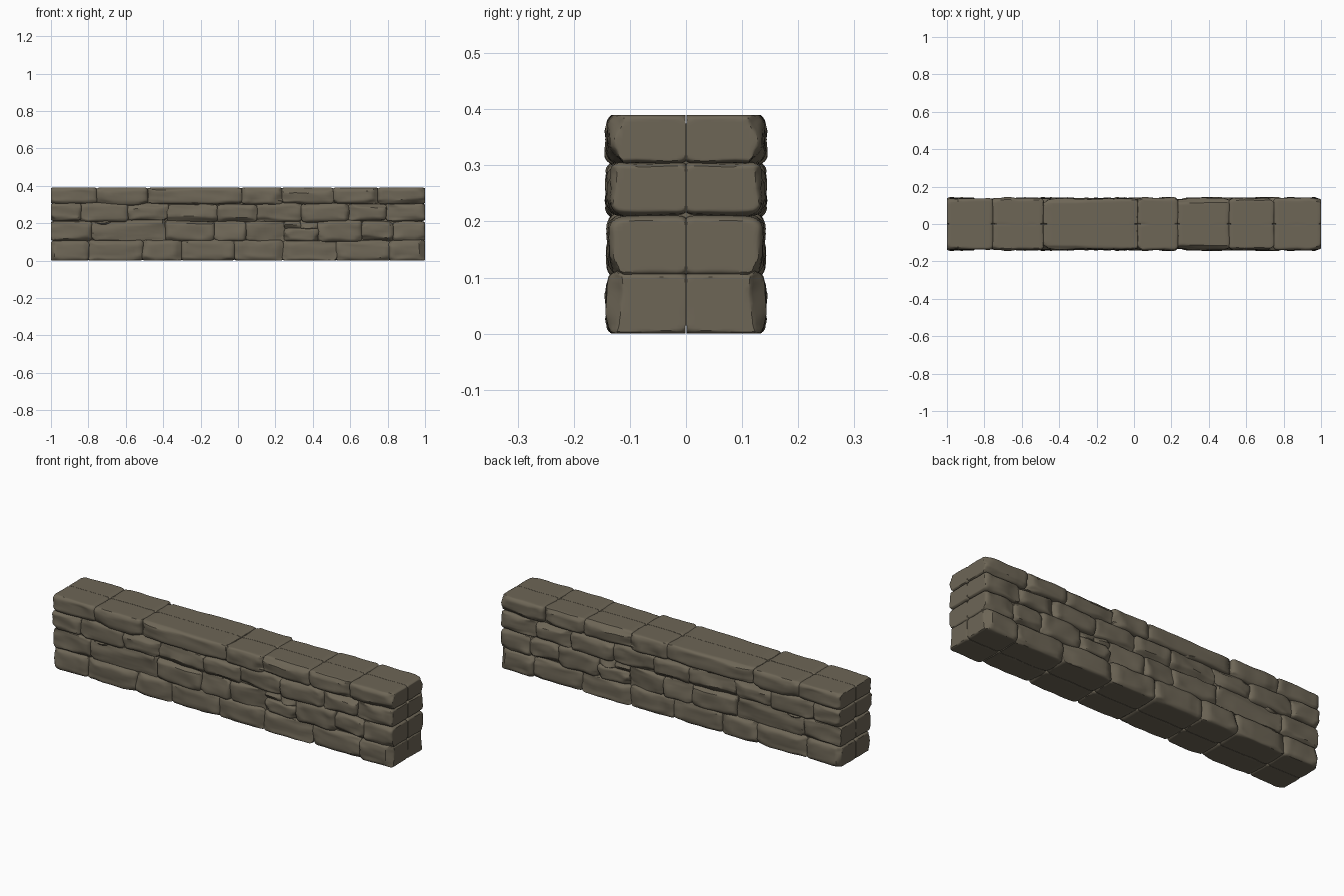
import bpy, bmesh, random
from mathutils import Vector, noise

if "Cube" in bpy.data.objects:
    bpy.data.objects.remove(bpy.data.objects["Cube"])

random.seed(7)
HEIGHT = 0.39

stone_mat = bpy.data.materials.new("weathered brown stone")
stone_mat.diffuse_color = (0.155, 0.133, 0.094, 1)
stone_mat.use_nodes = True
stone_mat.node_tree.nodes["Principled BSDF"].inputs["Base Color"].default_value = stone_mat.diffuse_color


def add_stone(target, x0, x1, z0, z1, depth, cuts=11):
    """One rounded, chipped stone between the wall's middle (y=0) and its front."""
    bm = bmesh.new()
    bmesh.ops.create_cube(bm, size=2)
    bmesh.ops.subdivide_edges(bm, edges=bm.edges[:], cuts=cuts, use_grid_fill=True)
    half = Vector(((x1 - x0) / 2 + 0.005, depth / 2 + 0.005, (z1 - z0) / 2 + 0.004))
    mid = Vector(((x0 + x1) / 2, -depth / 2 + 0.005, (z0 + z1) / 2))
    r = min(0.024, half.z * 0.5)
    # chisel planes that knock off the outward edges and corners
    planes = []
    for _ in range(7):
        n = Vector((random.uniform(-1, 1) * 0.8, -random.uniform(0.5, 1.2),
                    random.uniform(-1, 1))).normalized()
        reach = sum(abs(n[i]) * half[i] for i in range(3))
        planes.append((n, reach - random.uniform(0.012, 0.026)))
    for v in bm.verts:
        # crowd the grid toward the edges, then round them
        p = Vector([(abs(c) ** 0.65 * (1 if c > 0 else -1)) * h for c, h in zip(v.co, half)])
        core = Vector([max(-(h - r), min(h - r, c)) for c, h in zip(p, half)])
        d = p - core
        if d.length > 1e-6:
            p = core + d.normalized() * min(r, d.length)
        for n, reach in planes:
            over = p.dot(n) - reach
            if over > 0:
                p -= n * over
        w = p + mid
        # broad lumps plus fine horizontal layering on the face
        lump = noise.noise(Vector((w.x * 14, w.y * 14, w.z * 18)))
        layer = noise.noise(Vector((w.x * 16 + 9, w.y * 20, w.z * 60)))
        w.y -= (0.006 * lump + 0.004 * layer) * max(0, -p.y / half.y)
        w.z += 0.004 * noise.noise(Vector((w.x * 12, w.y * 12, 5 + mid.z * 20)))
        w.x += 0.004 * noise.noise(Vector((mid.x * 9, w.y * 14, w.z * 16)))
        w.x = max(-1, min(1, w.x))
        w.z = max(0, min(HEIGHT, w.z))
        w.y = min(w.y, -0.0005)
        v.co = w
    bmesh.ops.recalc_face_normals(bm, faces=bm.faces)
    temp = bpy.data.meshes.new("temp")
    bm.to_mesh(temp)
    bm.free()
    target.from_mesh(temp)
    bpy.data.meshes.remove(temp)


def finish(bm, name):
    """Turn the bmesh into an object mirrored to the back of the wall."""
    me = bpy.data.meshes.new(name)
    bm.to_mesh(me)
    bm.free()
    ob = bpy.data.objects.new(name, me)
    bpy.context.collection.objects.link(ob)
    me.materials.append(stone_mat)
    m = ob.modifiers.new("back side", "MIRROR")
    m.use_axis = (False, True, False)
    m.use_mirror_merge = False
    bpy.context.view_layer.objects.active = ob
    ob.select_set(True)
    bpy.ops.object.shade_smooth_by_angle(angle=0.6)
    ob.select_set(False)


# courses: name, bottom, top, joint positions along x
courses = [
    ("bottom_course", 0.0, 0.108, [-1, -0.80, -0.51, -0.30, -0.02, 0.24, 0.525, 0.81, 1]),
    ("lower_middle_course", 0.108, 0.212,
     [-1, -0.78, -0.385, -0.13, 0.04, 0.25, 0.43, 0.66, 0.83, 1]),
    ("upper_middle_course", 0.212, 0.302,
     [-1, -0.84, -0.59, -0.375, -0.11, 0.10, 0.34, 0.59, 0.79, 1]),
    ("top_course", 0.302, HEIGHT, [-1, -0.755, -0.485, 0.02, 0.235, 0.51, 0.75, 1]),
]
for name, z0, z1, joints in courses:
    bm = bmesh.new()
    for a, b in zip(joints, joints[1:]):
        depth = random.uniform(0.132, 0.142)
        if a == 0.25 and name == "lower_middle_course":
            # low stone with two small filler stones on top
            add_stone(bm, a, b, z0, 0.17, depth)
            add_stone(bm, a, 0.335, 0.17, z1, 0.13, 7)
            add_stone(bm, 0.335, b, 0.17, z1, 0.135, 7)
        else:
            lo = 0 if z0 == 0 else z0 + random.uniform(-0.006, 0.006)
            hi = z1 if z1 == HEIGHT else z1 + random.uniform(-0.006, 0.006)
            add_stone(bm, a, b, lo, hi, depth)
    finish(bm, name)

# small wedge stones stuck in the joints
bm = bmesh.new()
for x, z, w, h in [(0.20, 0.325, 0.07, 0.04), (-0.24, 0.312, 0.09, 0.03),
                   (-0.72, 0.205, 0.08, 0.03), (0.62, 0.205, 0.09, 0.03)]:
    add_stone(bm, x - w / 2, x + w / 2, z - h / 2, z + h / 2, 0.137, 6)
finish(bm, "wedge_stones")

# rubble core closing the gaps behind the joints
bm = bmesh.new()
bmesh.ops.create_cube(bm, size=1)
for v in bm.verts:
    v.co = Vector((v.co.x * 1.96, -0.056 + v.co.y * 0.112, 0.195 + v.co.z * 0.36))
finish(bm, "wall_core")
